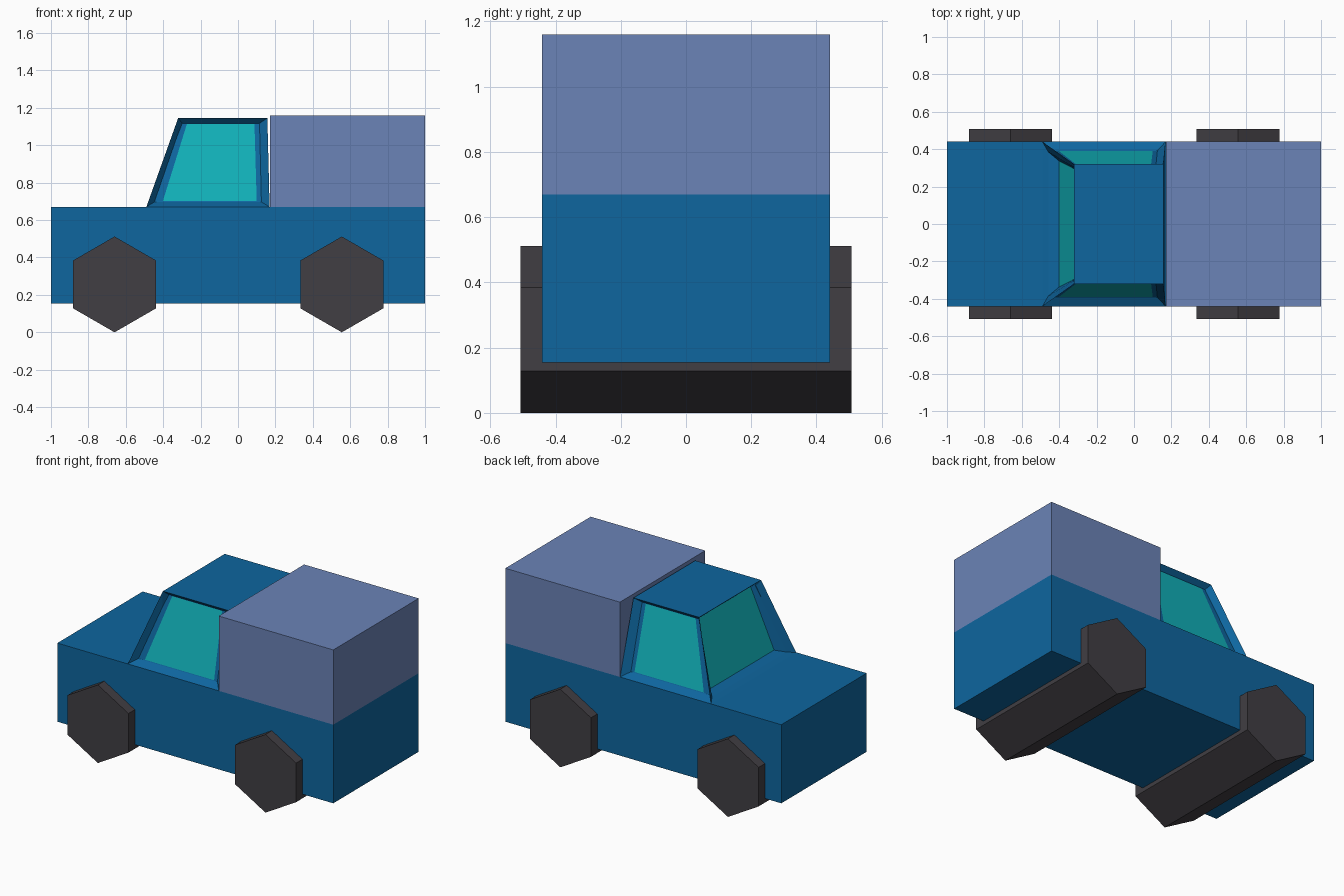
import bpy, bmesh, math

if "Cube" in bpy.data.objects:
    bpy.data.objects.remove(bpy.data.objects["Cube"])


def material(name, rgb):
    m = bpy.data.materials.new(name)
    lin = [((c / 255 + 0.055) / 1.055) ** 2.4 if c > 10 else c / 255 / 12.92 for c in rgb]
    m.diffuse_color = (*lin, 1)
    m.use_nodes = True
    m.node_tree.nodes["Principled BSDF"].inputs["Base Color"].default_value = m.diffuse_color
    return m


BLUE = material("body blue", (14, 102, 159))
GLASS = material("teal glass", (17, 178, 186))
CARGO = material("cargo slate blue", (107, 131, 183))
TYRE = material("tyre charcoal", (65, 62, 67))


def finish(name, bm, *mats):
    bmesh.ops.remove_doubles(bm, verts=bm.verts[:], dist=1e-5)
    bmesh.ops.recalc_face_normals(bm, faces=bm.faces[:])
    me = bpy.data.meshes.new(name)
    bm.to_mesh(me)
    bm.free()
    for m in mats:
        me.materials.append(m)
    ob = bpy.data.objects.new(name, me)
    bpy.context.collection.objects.link(ob)
    return ob


def box(name, x0, x1, y, z0, z1, mat):
    bm = bmesh.new()
    bmesh.ops.create_cube(bm, size=1)
    for v in bm.verts:
        v.co = (x0 if v.co.x < 0 else x1, y if v.co.y > 0 else -y, z0 if v.co.z < 0 else z1)
    return finish(name, bm, mat)


def hex_roller(name, x, r, y):
    # hexagonal prism standing on a point, reaching across the full width
    bm = bmesh.new()
    ring = [bm.verts.new((x + r * math.sin(i * math.pi / 3), -y,
                          r + r * math.cos(i * math.pi / 3))) for i in range(6)]
    face = bm.faces.new(ring)
    out = bmesh.ops.extrude_face_region(bm, geom=[face])
    if not face.is_valid or face not in bm.faces[:]:
        bm.faces.new(ring)
    for v in out["geom"]:
        if isinstance(v, bmesh.types.BMVert):
            v.co.y = y
    return finish(name, bm, TYRE)


# lower body and cargo box
box("lower_body", -1, 1, 0.442, 0.155, 0.67, BLUE)
box("cargo_box", 0.17, 1, 0.442, 0.67, 1.16, CARGO)

# wheels
for label, x in (("front_wheels", -0.66), ("rear_wheels", 0.555)):
    hex_roller(label, x, 0.256, 0.508)

# cabin: sloping frame with recessed windows
bm = bmesh.new()


def quad(pts, mat=0):
    bm.faces.new([bm.verts.new(p) for p in pts]).material_index = mat


def window(rings):
    # frame wall, recessed strip, then glass
    for a, b in zip(rings, rings[1:]):
        for i in range(4):
            j = (i + 1) % 4
            quad([a[i], a[j], b[j], b[i]])
    quad(rings[-1], 1)


Z0, Z1 = 0.67, 1.145
low = [(-0.49, -0.44, Z0), (0.169, -0.44, Z0), (0.169, 0.44, Z0), (-0.49, 0.44, Z0)]
top = [(-0.32, -0.32, Z1), (0.157, -0.32, Z1), (0.157, 0.32, Z1), (-0.32, 0.32, Z1)]
quad(top)
quad(low)
quad([low[1], low[2], top[2], top[1]])

# side windows, mirrored
side = [[low[0], low[1], top[1], top[0]],
        [(-0.447, -0.392, 0.697), (0.125, -0.392, 0.697), (0.115, -0.29, 1.117), (-0.302, -0.29, 1.117)],
        [(-0.402, -0.39, 0.701), (0.1, -0.39, 0.701), (0.088, -0.291, 1.114), (-0.273, -0.291, 1.114)]]
for s in (1, -1):
    window([[(x, y * s, z) for x, y, z in r] for r in side])

# windscreen
window([[low[0], low[3], top[3], top[0]],
        [(-0.458, -0.385, 0.685), (-0.458, 0.385, 0.685), (-0.293, 0.285, 1.12), (-0.293, -0.285, 1.12)],
        [(-0.402, -0.338, 0.701), (-0.402, 0.338, 0.701), (-0.275, 0.272, 1.114), (-0.275, -0.272, 1.114)]])
finish("cabin", bm, BLUE, GLASS)
